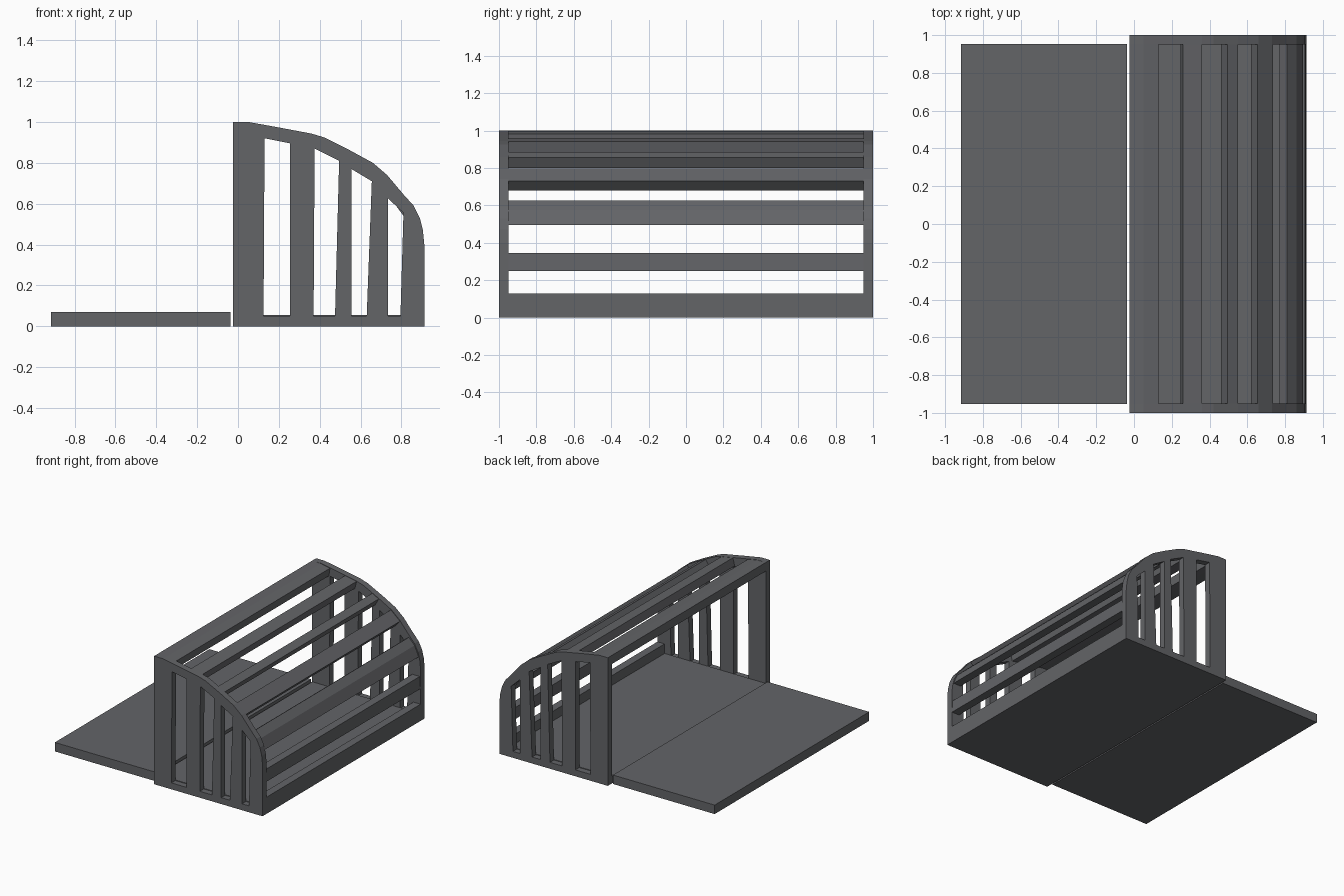
import bpy
from math import radians

if "Cube" in bpy.data.objects:
    bpy.data.objects.remove(bpy.data.objects["Cube"])

grey = bpy.data.materials.new("dark_grey")
grey.diffuse_color = (.125, .128, .137, 1)
grey.use_nodes = True
grey.node_tree.nodes["Principled BSDF"].inputs["Base Color"].default_value = grey.diffuse_color


def prism(name, loops, y0, y1):
    """Extrude closed x-z outlines (first is the outside, the rest are holes) from y0 to y1."""
    cu = bpy.data.curves.new(name, 'CURVE')
    cu.dimensions = '2D'
    cu.fill_mode = 'BOTH'
    cu.extrude = abs(y1 - y0) / 2
    for pts in loops:
        sp = cu.splines.new('POLY')
        sp.points.add(len(pts) - 1)
        for p, (x, z) in zip(sp.points, pts):
            p.co = (x, z, 0, 1)
        sp.use_cyclic_u = True
    ob = bpy.data.objects.new(name, cu)
    ob.rotation_euler = (radians(90), 0, 0)
    ob.location.y = (y0 + y1) / 2
    bpy.context.collection.objects.link(ob)
    bpy.ops.object.select_all(action='DESELECT')
    ob.select_set(True)
    bpy.context.view_layer.objects.active = ob
    bpy.ops.object.convert(target='MESH')
    ob = bpy.context.view_layer.objects.active
    bpy.ops.object.shade_flat()
    ob.data.materials.clear()
    ob.data.materials.append(grey)
    return ob


def box(x0, x1, z0, z1):
    return [(x0, z0), (x1, z0), (x1, z1), (x0, z1)]


# Curved end panels with upright slots
outline = [(-.025, 0), (.912, 0), (.912, .40), (.905, .47), (.89, .53), (.86, .59),
           (.81, .645), (.73, .74), (.66, .80), (.55, .86), (.42, .925), (.36, .943),
           (.20, .973), (.05, 1.0), (-.025, 1.0)]
slots = [
    [(.125, .05), (.255, .05), (.255, .895), (.13, .92)],
    [(.37, .05), (.475, .05), (.495, .81), (.375, .87)],
    [(.555, .05), (.63, .05), (.655, .71), (.555, .77)],
    [(.735, .05), (.795, .05), (.81, .555), (.735, .625)],
]
prism("front_end_panel", [outline] + slots, -1, -.95)
prism("back_end_panel", [outline] + slots, .95, 1)

# Long slats following the curve
slats = {
    "top_slat": [(-.025, 1), (.05, .998), (.13, .983), (.12, .92), (.05, .932), (-.025, .932)],
    "upper_slat": [(.26, .96), (.36, .942), (.345, .883), (.245, .90)],
    "shoulder_slat": [(.495, .885), (.55, .855), (.52, .80), (.46, .828)],
    "middle_slat": [(.655, .798), (.735, .73), (.69, .68), (.62, .745)],
    "side_slat": [(.81, .625), (.86, .575), (.895, .495), (.83, .495), (.81, .54), (.77, .595)],
    "lower_side_slat": [(.905, .345), (.91, .25), (.845, .25), (.84, .345)],
    "bottom_side_slat": box(.85, .912, 0, .13),
}
for name, pts in slats.items():
    prism(name, [pts], -.952, .952)

# Floor and fold-out platform
prism("floor", [box(-.025, .87, 0, .055)], -.952, .952)
prism("platform", [box(-.915, -.036, 0, .07)], -.953, .953)
